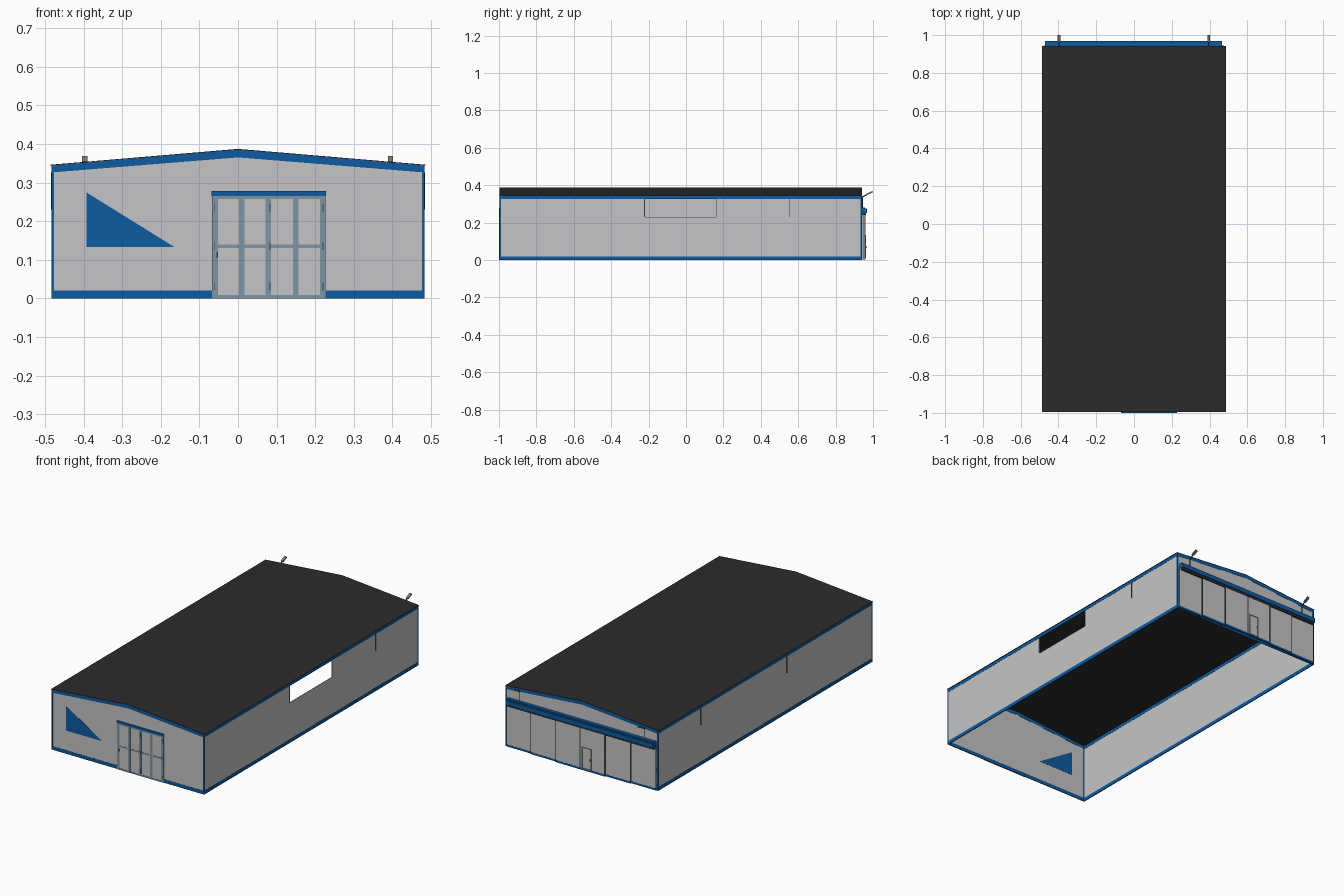
import bpy, bmesh, math
from mathutils import Vector

if "Cube" in bpy.data.objects:
    bpy.data.objects.remove(bpy.data.objects["Cube"])


def material(name, r, g, b):
    m = bpy.data.materials.new(name)
    m.diffuse_color = (r, g, b, 1)
    m.use_nodes = True
    m.node_tree.nodes["Principled BSDF"].inputs["Base Color"].default_value = m.diffuse_color
    return m


WALL = material("light grey cladding", 0.56, 0.56, 0.57)
BLUE = material("blue trim", 0.004, 0.105, 0.35)
ROOF = material("charcoal roof", 0.025, 0.025, 0.025)
FRAME = material("blue grey frame", 0.21, 0.30, 0.37)
DARK = material("dark metal", 0.04, 0.045, 0.05)
LAMP = material("lamp grey", 0.25, 0.25, 0.26)


def prism(name, pts, y0, y1, mat):
    """Extrude an x/z outline along y."""
    bm = bmesh.new()
    a = [bm.verts.new((x, y0, z)) for x, z in pts]
    b = [bm.verts.new((x, y1, z)) for x, z in pts]
    n = len(pts)
    bm.faces.new(a)
    bm.faces.new(b[::-1])
    for i in range(n):
        bm.faces.new((a[i], b[i], b[(i + 1) % n], a[(i + 1) % n]))
    bmesh.ops.recalc_face_normals(bm, faces=bm.faces)
    me = bpy.data.meshes.new(name)
    bm.to_mesh(me)
    bm.free()
    me.materials.append(mat)
    ob = bpy.data.objects.new(name, me)
    bpy.context.collection.objects.link(ob)
    return ob


def box(name, x0, x1, y0, y1, z0, z1, mat):
    return prism(name, [(x0, z0), (x1, z0), (x1, z1), (x0, z1)], y0, y1, mat)


def rod(name, p, q, r, mat, sides=8):
    p, q = Vector(p), Vector(q)
    d = q - p
    bpy.ops.mesh.primitive_cylinder_add(vertices=sides, radius=r, depth=d.length, location=(p + q) / 2)
    ob = bpy.context.object
    ob.name = name
    ob.rotation_euler = d.to_track_quat('Z', 'Y').to_euler()
    ob.data.materials.append(mat)


W, YF, YB, T = 0.482, -0.995, 0.94, 0.003   # half width, front, back, wall thickness
EAVE, RIDGE, BASE = 0.344, 0.385, 0.02

# Roof sheet, open underneath
prism("roof", [(-0.486, EAVE), (0, RIDGE), (0.486, EAVE), (0.486, EAVE + .002),
               (0, RIDGE + .002), (-0.486, EAVE + .002)], YF - .001, YB + .002, ROOF)

# Gable walls with blue fascia, corner strips and base
for side, y0 in (("front", YF), ("back", YB - T)):
    y1, e = y0 + T, 0.001
    prism(side + "_wall", [(-W, 0), (W, 0), (W, EAVE), (0, RIDGE), (-W, EAVE)], y0, y1, WALL)
    prism(side + "_fascia", [(-W - e, EAVE - .018), (0, RIDGE - .02), (W + e, EAVE - .018),
                             (W + e, EAVE), (0, RIDGE), (-W - e, EAVE)], y0 - e, y1 + e, BLUE)
    box(side + "_base_trim", -W - e, W + e, y0 - e, y1 + e, 0, BASE, BLUE)
    for s in (-1, 1):
        x0, x1 = sorted((s * (W + e), s * (W - .006)))
        box(side + "_corner_trim", x0, x1, y0 - e, y1 + e, 0, EAVE, BLUE)
        x0, x1 = sorted((s * (W + e), s * (W - T)))
        yc = (YF, YF + .006) if side == "front" else (YB - .006, YB)
        box(side + "_corner_side_trim", x0, x1, *yc, 0, EAVE, BLUE)

# Painted triangle, visible from both sides of the front wall
prism("front_triangle", [(-0.392, 0.133), (-0.165, 0.133), (-0.392, 0.274)], YF - .001, YF + T + .001, BLUE)

# Long walls: the right one has an open window
H0, H1, HZ, WT = -0.22, 0.16, 0.23, 0.326
box("left_wall", -W, -W + T, YF, YB, 0, EAVE, WALL)
for y0, y1, z0 in ((YF, H0, 0), (H1, YB, 0)):
    box("right_wall", W - T, W, y0, y1, z0, EAVE, WALL)
box("right_wall_below_window", W - T, W, H0, H1, 0, HZ, WALL)
for s in (-1, 1):
    x0, x1 = sorted((s * (W + .001), s * (W - T - .001)))
    box("side_base_trim", x0, x1, YF, YB, 0, BASE, BLUE)
    box("side_eave_trim", x0, x1, YF, YB, WT, EAVE, BLUE)
    x0, x1 = sorted((s * W, s * (W + .003)))
    for y in (-0.223, 0.555):
        box("side_wall_seam", x0, x1, y - .001, y + .001, HZ, WT, DARK)

# Front folding door: leaf panel, posts, rails, header, hinges
DX0, DX1, FY = -0.067, 0.227, -1.0
box("front_door_leaf", DX0, DX1, YF - .0025, YF, 0, 0.266, WALL)
for x in (DX0, 0.002, 0.071, 0.142, DX1 - .015):
    box("front_door_post", x, x + .015, FY + .001, YF, 0, 0.266, FRAME)
for z in (0, 0.13, 0.257):
    box("front_door_rail", DX0, DX1, FY + .0013, YF, z, z + .009, FRAME)
box("front_door_header", DX0 - .001, DX1 + .001, FY, YF, 0.265, 0.278, BLUE)
for x in (DX0 + .007, 0.083, DX1 - .007):
    for z in (0.03, 0.135, 0.235):
        box("front_door_hinge", x - .001, x + .001, FY, YF, z - .01, z + .01, DARK)
box("front_door_handle", -0.056, -0.052, FY, YF, 0.105, 0.12, DARK)

# Back sliding gates, telescoping towards the middle
PW = 0.158
for i in range(6):
    x = 0.474 - (i + 1) * PW
    y = YB + .003 + 0.006 * min(i, 5 - i)
    box("gate_leaf", x, x + PW, y, y + .005, 0.006, 0.262, WALL)
    box("gate_bottom_rail", x, x + PW, y - .0005, y + .0058, 0.003, 0.014, BLUE)
    for xx in (x, x + PW - .003):
        box("gate_edge", xx, xx + .003, y - .0005, y + .0058, 0.003, 0.262, DARK)

# Small personnel door in the fourth gate leaf
PX0, PX1, PY = -0.074, -0.012, YB + .02
for x in (PX0, PX1 - .004):
    box("small_door_post", x, x + .004, PY - .002, PY + .003, 0.012, 0.135, FRAME)
for z in (0.012, 0.131):
    box("small_door_rail", PX0, PX1, PY - .002, PY + .003, z, z + .004, FRAME)
box("small_door_handle", PX0 + .007, PX0 + .01, PY, PY + .005, 0.065, 0.075, DARK)

# Gate track: blue beam with a dark channel beneath
box("gate_track_beam", -0.47, 0.465, YB, 0.968, 0.25, 0.275, BLUE)
box("gate_track_cap", -0.47, 0.465, YB, 0.958, 0.275, 0.282, BLUE)
box("gate_track_channel", -0.468, 0.463, YB, 0.962, 0.24, 0.25, DARK)

# Floodlights on arms above the gates
for x in (-0.397, 0.395):
    rod("lamp_conduit", (x, YB + .004, 0.28), (x, YB + .004, 0.335), 0.002, DARK)
    rod("lamp_arm", (x, YB, 0.335), (x, 0.972, 0.352), 0.003, DARK)
    lamp = box("lamp_head", -.007, .007, -.018, .018, -.004, .004, LAMP)
    lamp.location = (x, 0.982, 0.358)
    lamp.rotation_euler.x = math.radians(25)
